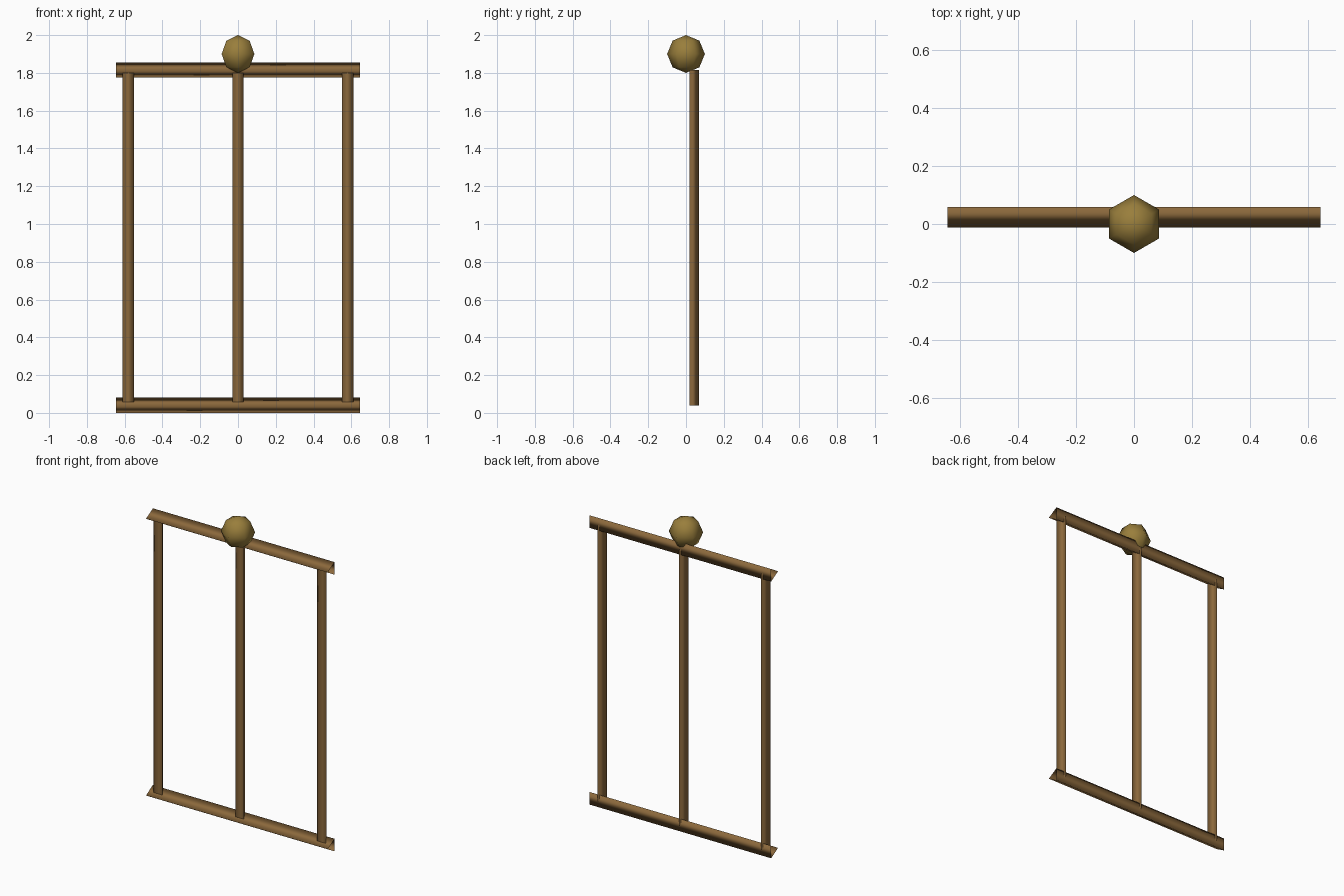
import bpy, bmesh
from math import sin, cos, tau
from mathutils import Matrix, Vector

if "Cube" in bpy.data.objects:
    bpy.data.objects.remove(bpy.data.objects["Cube"])


def material(name, rgb):
    m = bpy.data.materials.new(name)
    m.diffuse_color = (*rgb, 1)
    m.use_nodes = True
    m.node_tree.nodes["Principled BSDF"].inputs["Base Color"].default_value = m.diffuse_color
    return m


WOOD = material("wood", (0.26, 0.14, 0.045))
BRASS = material("brass", (0.32, 0.21, 0.045))


def finish(name, bm, mat):
    bmesh.ops.recalc_face_normals(bm, faces=bm.faces)
    for f in bm.faces:
        f.smooth = True
    me = bpy.data.meshes.new(name)
    bm.to_mesh(me)
    bm.free()
    me.materials.append(mat)
    ob = bpy.data.objects.new(name, me)
    bpy.context.collection.objects.link(ob)


def tube(name, start, end, radius, side, point):
    """Open three-sided tube; one corner of the section faces 'point'."""
    bm = bmesh.new()
    rings = []
    for centre in (start, end):
        rings.append([bm.verts.new(Vector(centre) + radius *
                      (Vector(point) * cos(i * tau / 3) + Vector(side) * sin(i * tau / 3)))
                      for i in range(3)])
    a, b = rings
    for i in range(3):
        j = (i + 1) % 3
        bm.faces.new((a[i], a[j], b[j], b[i]))
    finish(name, bm, WOOD)


Y = 0.035
Z_LOW, Z_HIGH = 0.04, 1.815

# horizontal rails, sharp corner to the front
for name, z in (("bottom_rail", Z_LOW), ("top_rail", Z_HIGH)):
    tube(name, (-0.645, Y, z), (0.645, Y, z), 0.0465, (0, 0, 1), (0, -1, 0))

# upright posts, flat side to the front
for name, x in (("left_post", -0.58), ("centre_post", 0), ("right_post", 0.58)):
    tube(name, (x, Y, Z_LOW), (x, Y, Z_HIGH), 0.035, (1, 0, 0), (0, 1, 0))

# low-poly ball on top
bm = bmesh.new()
bmesh.ops.create_uvsphere(bm, u_segments=6, v_segments=4, radius=0.1,
                          matrix=Matrix.Translation((0, 0, 1.9)))
finish("finial_ball", bm, BRASS)
